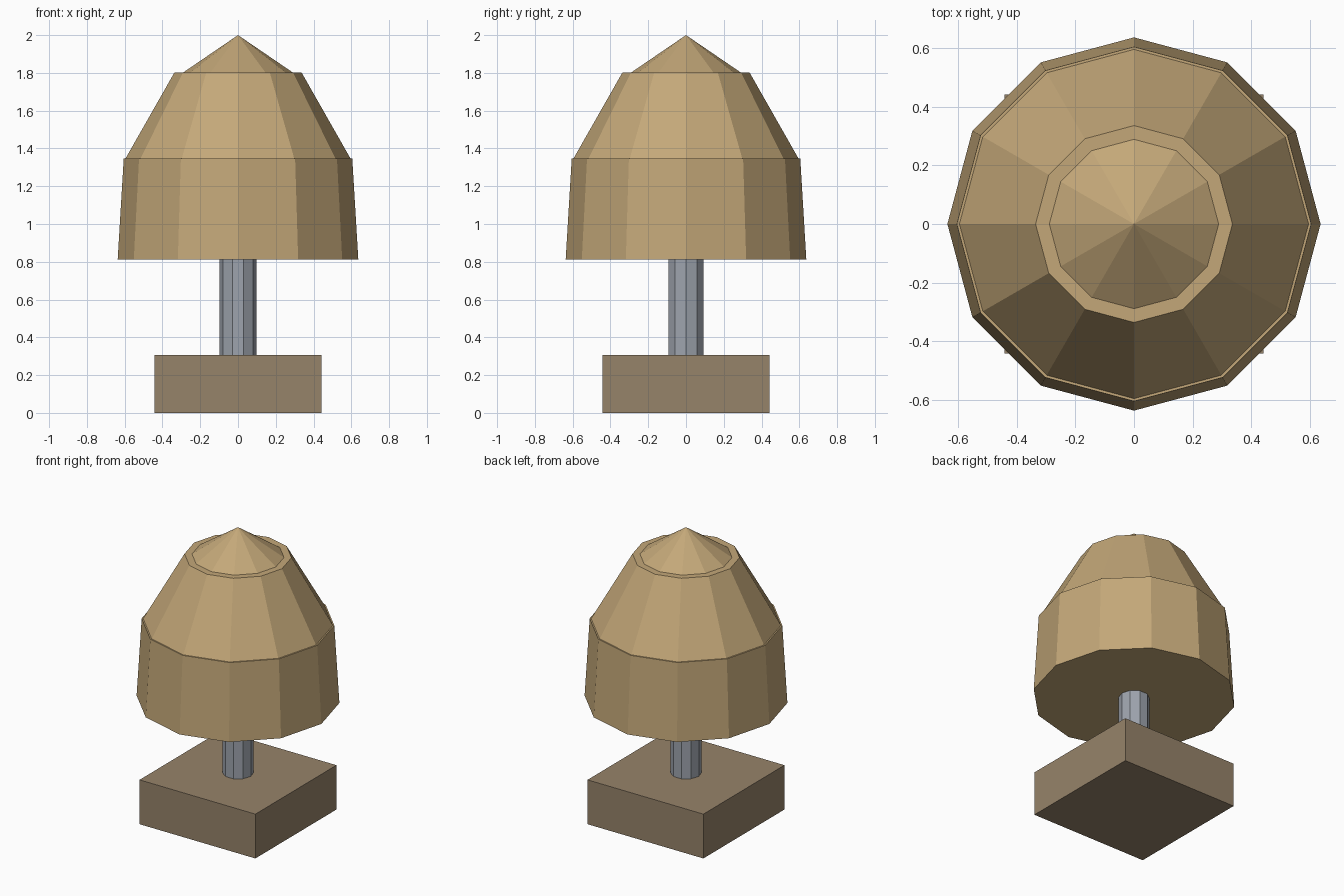
import bpy, bmesh, math

if "Cube" in bpy.data.objects:
    bpy.data.objects.remove(bpy.data.objects["Cube"])


def material(name, rgb):
    m = bpy.data.materials.new(name)
    m.diffuse_color = (*rgb, 1.0)
    m.use_nodes = True
    m.node_tree.nodes["Principled BSDF"].inputs["Base Color"].default_value = m.diffuse_color
    return m


canvas = material("tan", (0.55, 0.39, 0.19))
wood = material("weathered brown", (0.305, 0.227, 0.144))
steel = material("steel grey", (0.34, 0.37, 0.42))


def finish(name, bm, mat):
    bmesh.ops.recalc_face_normals(bm, faces=bm.faces)
    mesh = bpy.data.meshes.new(name)
    bm.to_mesh(mesh)
    bm.free()
    mesh.materials.append(mat)
    ob = bpy.data.objects.new(name, mesh)
    bpy.context.collection.objects.link(ob)
    return ob


def frustum(name, sides, r0, z0, r1, z1, mat):
    """Flat-faced closed frustum with a corner on +x; r1 = 0 makes a point."""
    bm = bmesh.new()

    def ring(r, z):
        return [bm.verts.new((r * math.cos(2 * math.pi * i / sides),
                              r * math.sin(2 * math.pi * i / sides), z))
                for i in range(sides)]

    low = ring(r0, z0)
    bm.faces.new(low[::-1])
    if r1 == 0:
        tip = bm.verts.new((0, 0, z1))
        for i in range(sides):
            bm.faces.new((low[i], low[(i + 1) % sides], tip))
    else:
        high = ring(r1, z1)
        bm.faces.new(high)
        for i in range(sides):
            j = (i + 1) % sides
            bm.faces.new((low[i], low[j], high[j], high[i]))
    return finish(name, bm, mat)


# Square base block
bm = bmesh.new()
bmesh.ops.create_cube(bm, size=1)
for v in bm.verts:
    v.co = (v.co.x * 0.885, v.co.y * 0.885, (v.co.z + 0.5) * 0.306)
finish("base_block", bm, wood)

# Ten-sided post
frustum("post", 10, 0.098, 0.306, 0.098, 0.812, steel)

# Three stacked twelve-sided tiers of the head
frustum("lower_tier", 12, 0.637, 0.812, 0.605, 1.346, canvas)
frustum("middle_tier", 12, 0.596, 1.346, 0.336, 1.803, canvas)
frustum("pointed_cap", 12, 0.289, 1.803, 0.0, 2.0, canvas)
